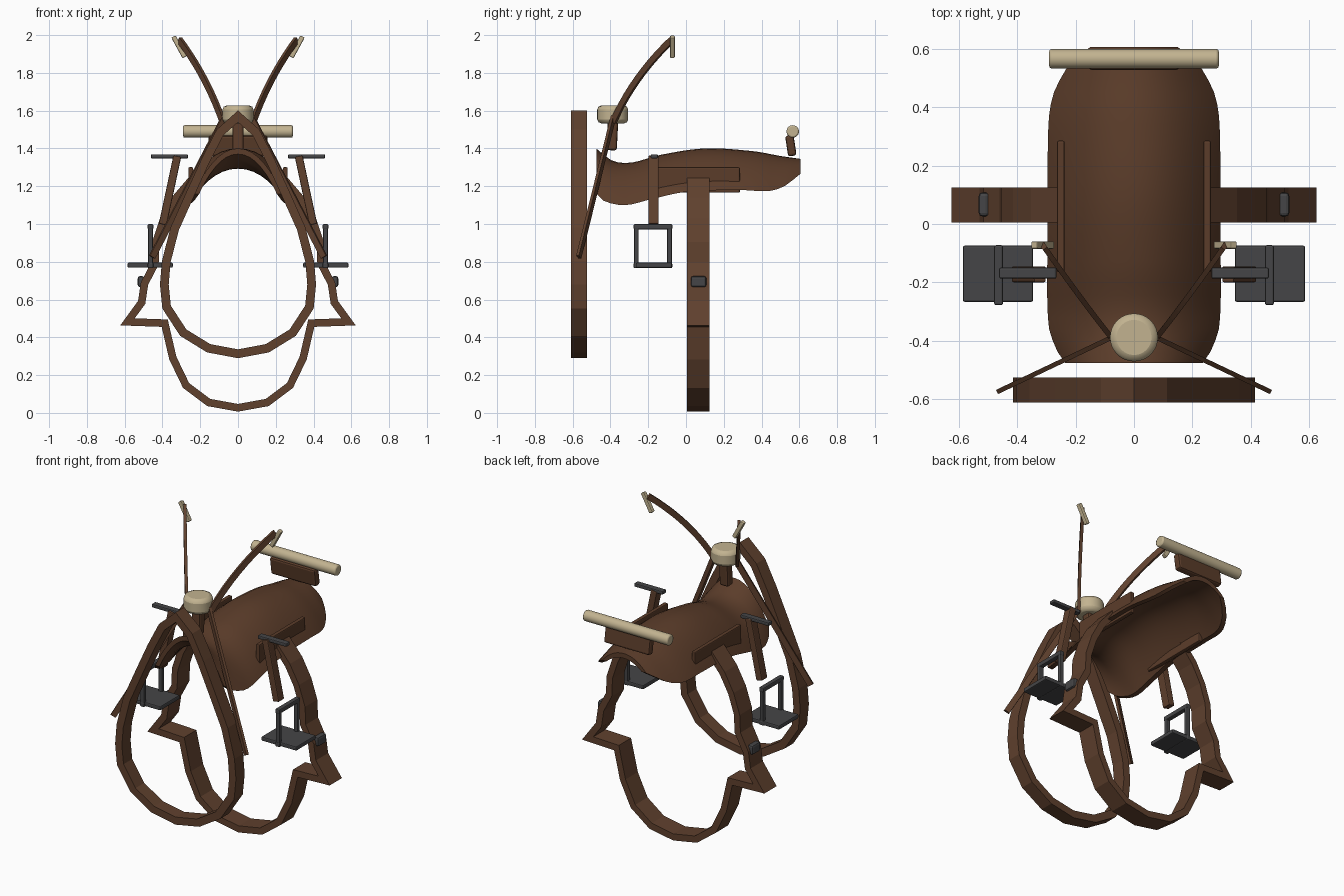
import bpy, bmesh, math
from mathutils import Vector

if "Cube" in bpy.data.objects:
    bpy.data.objects.remove(bpy.data.objects["Cube"])


def material(name, rgb):
    m = bpy.data.materials.new(name)
    m.diffuse_color = (*rgb, 1)
    m.use_nodes = True
    m.node_tree.nodes["Principled BSDF"].inputs["Base Color"].default_value = m.diffuse_color
    return m


LEATHER = material("saddle leather", (0.105, 0.046, 0.023))
STRAP = material("strap leather", (0.115, 0.052, 0.027))
CREAM = material("cream", (0.54, 0.45, 0.28))
IRON = material("dark iron", (0.06, 0.06, 0.063))


def finish(bm, name, mat, bevel=0.0, smooth=False):
    bmesh.ops.recalc_face_normals(bm, faces=bm.faces[:])
    me = bpy.data.meshes.new(name)
    bm.to_mesh(me)
    bm.free()
    me.materials.append(mat)
    ob = bpy.data.objects.new(name, me)
    bpy.context.collection.objects.link(ob)
    if bevel:
        b = ob.modifiers.new("Bevel", 'BEVEL')
        b.width, b.segments, b.limit_method = bevel, 2, 'ANGLE'
    if smooth:
        bpy.context.view_layer.objects.active = ob
        ob.select_set(True)
        bpy.ops.object.shade_smooth_by_angle(angle=math.radians(40))
        ob.select_set(False)
    return ob


def box(name, mat, centre, size, rot=(0, 0, 0), bevel=0.006):
    bm = bmesh.new()
    bmesh.ops.create_cube(bm, size=1)
    for v in bm.verts:
        v.co = Vector(a * b for a, b in zip(v.co, size))
    ob = finish(bm, name, mat, bevel)
    ob.location, ob.rotation_euler = centre, rot
    return ob


def cylinder(name, mat, centre, r, length, rot=(0, 0, 0), bevel=0.01, n=32):
    bm = bmesh.new()
    bmesh.ops.create_cone(bm, cap_ends=True, segments=n, radius1=r, radius2=r, depth=length)
    ob = finish(bm, name, mat, bevel, True)
    ob.location, ob.rotation_euler = centre, rot
    return ob


def bridge(bm, rings, closed):
    """Join equal rings of vertices; cap the ends when the run is open."""
    n, k = len(rings), len(rings[0])
    for i in range(n if closed else n - 1):
        a, b = rings[i], rings[(i + 1) % n]
        for j in range(k):
            bm.faces.new((a[j], a[(j + 1) % k], b[(j + 1) % k], b[j]))
    if not closed:
        bm.faces.new(rings[0])
        bm.faces.new(rings[-1])


def flat_strap(name, path, y0, y1, thick, closed):
    """Mitred strap following an x-z path, extruded from y0 to y1."""
    pts = [Vector(p) for p in path]
    n = len(pts)
    bm, rings = bmesh.new(), []
    for i, p in enumerate(pts):
        d0 = (p - pts[i - 1]).normalized() if closed or i else None
        d1 = (pts[(i + 1) % n] - p).normalized() if closed or i < n - 1 else d0
        d0 = d0 or d1
        n0, n1 = Vector((-d0.y, d0.x)), Vector((-d1.y, d1.x))
        m = (n0 + n1).normalized()
        off = m * (thick / 2 / max(m.dot(n0), 0.35))
        a, b = p + off, p - off
        rings.append([bm.verts.new(c) for c in ((a.x, y0, a.y), (a.x, y1, a.y),
                                                (b.x, y1, b.y), (b.x, y0, b.y))])
    bridge(bm, rings, closed)
    return finish(bm, name, STRAP)


def mirrored(half):
    """Mirror a half path that starts at x = 0."""
    return [(-x, z) for x, z in reversed(half[1:])] + list(half)


def lerp(table, y):
    """Smooth interpolation through a short table of (y, value)."""
    for i in range(len(table) - 1):
        (ya, a), (yb, b) = table[i], table[i + 1]
        if y <= yb:
            t = (y - ya) / (yb - ya)
            pa = table[i - 1] if i else table[i]
            pb = table[i + 2] if i + 2 < len(table) else table[i + 1]
            ma = (b - pa[1]) / (yb - pa[0]) * (yb - ya)
            mb = (pb[1] - a) / (pb[0] - ya) * (yb - ya)
            return ((2*t**3 - 3*t*t + 1) * a + (t**3 - 2*t*t + t) * ma
                    + (3*t*t - 2*t**3) * b + (t**3 - t*t) * mb)
    return table[-1][1]


# Saddle seat: arched shell lofted front to back
TOP = [(-.475, 1.40), (-.39, 1.335), (-.29, 1.325), (-.14, 1.365), (.10, 1.40),
       (.36, 1.385), (.50, 1.36), (.605, 1.345)]
EDGE = [(-.475, 1.16), (-.43, 1.12), (-.32, 1.10), (-.19, 1.13), (0, 1.17),
        (.28, 1.18), (.44, 1.175), (.52, 1.20), (.605, 1.265)]
WIDTH = [(-.475, .235), (-.43, .265), (-.34, .293), (0, .295), (.33, .293), (.43, .28),
         (.50, .25), (.55, .215), (.605, .15)]
SHELL, NY, NX = 0.03, 28, 20
bm, rings = bmesh.new(), []
for i in range(NY + 1):
    y = -.475 + 1.08 * i / NY
    w, t, e = lerp(WIDTH, y), lerp(TOP, y), lerp(EDGE, y)
    outer, inner = [], []
    for j in range(NX + 1):
        u = math.sin((j / NX - .5) * math.pi)
        arch = 1 - abs(u) ** 2.1
        outer.append(bm.verts.new((w * u, y, e + (t - e) * arch)))
        inner.append(bm.verts.new(((w - SHELL) * u, y, e + (t - SHELL - e) * arch)))
    rings.append(outer + inner[::-1])
for a, b in zip(rings, rings[1:]):
    for j in range(len(a)):
        k = (j + 1) % len(a)
        bm.faces.new((a[j], a[k], b[k], b[j]))
for r in (rings[0], rings[-1]):
    for j in range(NX):
        bm.faces.new((r[j], r[j + 1], r[-2 - j], r[-1 - j]))
finish(bm, "saddle_seat", LEATHER, 0, True)

# Collar loop at the front and belly girth in the middle
collar = [(0, 1.57), (.095, 1.485), (.17, 1.34), (.25, 1.165), (.335, .975), (.38, .80),
          (.39, .68), (.378, .56), (.29, .425), (.155, .342), (0, .313)]
flat_strap("collar_loop", mirrored(collar)[1:], -.61, -.525, .046, True)
girth = [(0, .027), (.155, .055), (.275, .145), (.345, .29), (.388, .475), (.585, .482),
         (.51, .585), (.495, .685), (.44, .79), (.435, .90), (.395, 1.02), (.335, 1.13),
         (.245, 1.235)]
flat_strap("belly_girth", mirrored(girth), .005, .125, .04, False)

# Horn
box("horn_neck", LEATHER, (0, -.39, 1.47), (.06, .055, .16), (-.05, 0, 0), .012)
cylinder("horn_cap", CREAM, (0, -.388, 1.58), .082, .095, bevel=.022)

# Bed roll and its holder at the back
box("roll_holder", LEATHER, (0, .555, 1.415), (.31, .045, .11), (.15, 0, 0), .012)
cylinder("bed_roll", CREAM, (0, .565, 1.49), .033, .58, (0, math.pi / 2, 0), .008)


def rein(name, path, thin, wide):
    pts = [Vector(p) for p in path]
    bm, rings = bmesh.new(), []
    for i, p in enumerate(pts):
        t = (pts[min(i + 1, len(pts) - 1)] - pts[max(i - 1, 0)]).normalized()
        a = t.cross(Vector((0, 0, 1))).normalized()
        b = a.cross(t)
        rings.append([bm.verts.new(p + a * sx * thin / 2 + b * sy * wide / 2)
                      for sx, sy in ((-1, -1), (1, -1), (1, 1), (-1, 1))])
    bridge(bm, rings, False)
    finish(bm, name, STRAP)


for s, side in ((-1, "left"), (1, "right")):
    # Reins: curved upper part to the hand grip, straight lower part
    P0, P1, P2 = Vector((.08 * s, -.385, 1.54)), Vector((.165 * s, -.28, 1.78)), Vector((.31 * s, -.075, 1.975))
    upper = [P0 * (1 - t)**2 + P1 * 2 * t * (1 - t) + P2 * t * t for t in (i / 10 for i in range(11))]
    rein("upper_rein_" + side, upper, .018, .034)
    rein("lower_rein_" + side, [(.07 * s, -.385, 1.565), (.455 * s, -.568, .825)], .016, .034)
    box("rein_grip_" + side, CREAM, (.312 * s, -.072, 1.938), (.026, .026, .125), (0, s * .5, 0))

    # Skirt panel along the seat
    box("skirt_panel_" + side, LEATHER, (.25 * s, .06, 1.233), (.026, .45, .135))

    # Stirrup leather, its top bar, and the stirrup
    box("stirrup_leather_" + side, STRAP, (.36 * s, -.172, 1.178), (.042, .055, .37), (0, -s * .21, 0))
    box("stirrup_bar_" + side, IRON, (.363 * s, -.168, 1.358), (.196, .038, .022))
    for y in (-.263, -.087):
        box("stirrup_side_" + side, IRON, (.463 * s, y, .885), (.026, .025, .22))
    for z in (.985, .78):
        box("stirrup_rung_" + side, IRON, (.463 * s, -.175, z), (.03, .205, .028))
    box("foot_plate_" + side, IRON, (.465 * s, -.17, .782), (.24, .192, .026))

    # Girth buckle
    box("girth_buckle_" + side, IRON, (.513 * s, .067, .695), (.036, .082, .058), bevel=.012)
